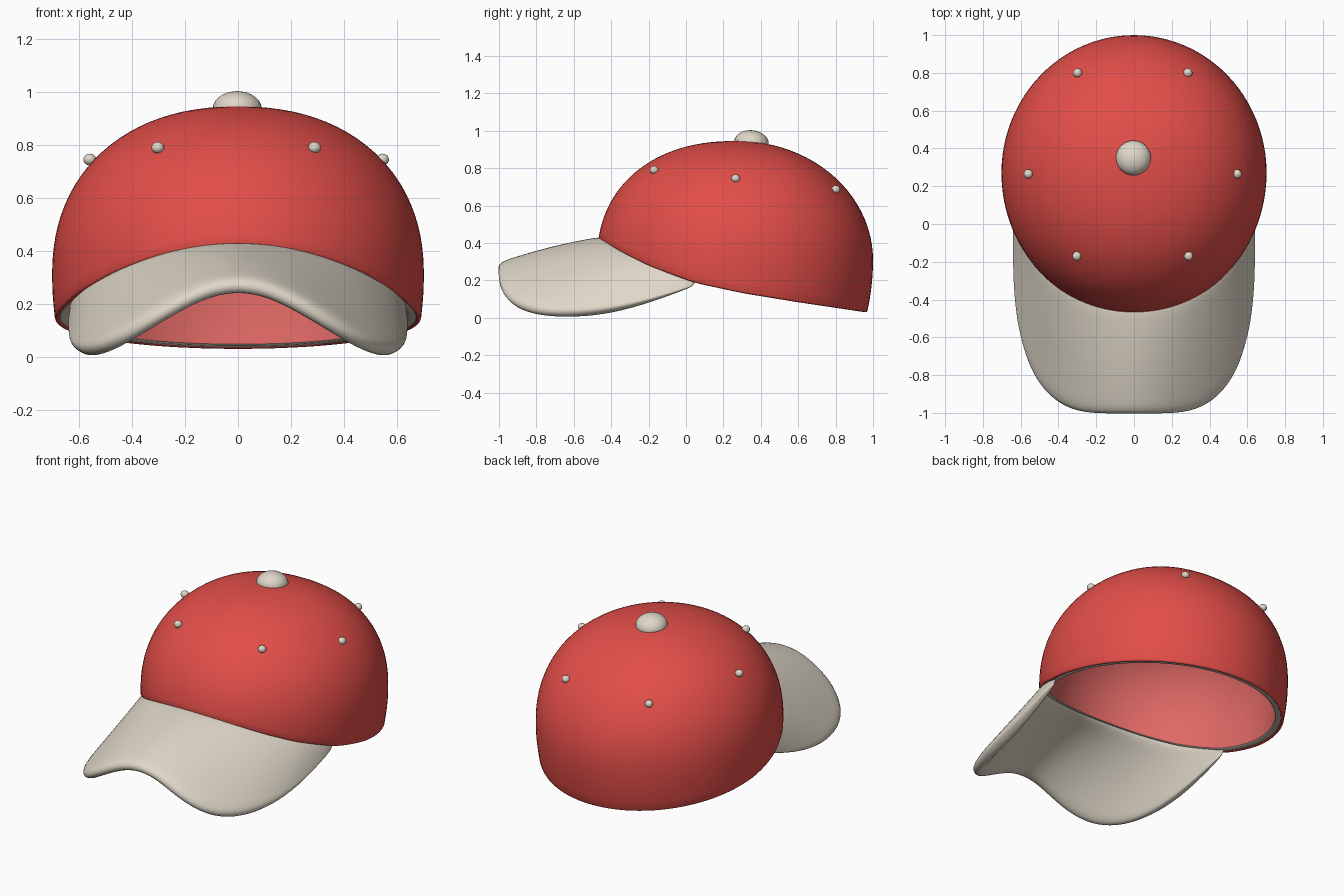
import bpy, bmesh
from math import sin, cos, pi, radians
from mathutils import Vector

cube = bpy.data.objects.get("Cube")
if cube:
    bpy.data.objects.remove(cube)


def material(name, rgb):
    m = bpy.data.materials.new(name)
    m.use_nodes = True
    m.diffuse_color = (*rgb, 1)
    m.node_tree.nodes["Principled BSDF"].inputs["Base Color"].default_value = (*rgb, 1)
    return m


RED = material("red cloth", (0.76, 0.075, 0.065))
PINK = material("light red lining", (0.74, 0.14, 0.13))
BEIGE = material("beige trim", (0.74, 0.68, 0.58))

CENTRE_Y, WAIST, TOP = 0.27, 0.30, 0.945
RIM = [(-0.5, 0.435), (-0.47, 0.42), (-0.33, 0.342), (-0.2, 0.278), (-0.1, 0.24),
       (0.05, 0.186), (0.3, 0.132), (0.6, 0.083), (0.97, 0.028), (1.1, 0.01)]


def rim_height(y):
    for (y0, z0), (y1, z1) in zip(RIM, RIM[1:]):
        if y <= y1:
            return z0 + (z1 - z0) * (y - y0) / (y1 - y0)
    return RIM[-1][1]


def crown_point(a, s, inset=0.0, lift=0.0):
    """Point on the crown: a = angle from the front, s = 0 at the rim, 1 at the top."""
    front = cos(a)
    power = 2.2 if front > 0 else 2.2 - 0.2 * front ** 4
    depth = 0.745 if front > 0 else 0.73

    def at(z):
        if z > WAIST:
            r = max(0, 1 - ((z - WAIST) / (TOP - WAIST)) ** power) ** (1 / power)
        else:
            r = 1 - 0.55 * (WAIST - z) ** 2
        k = r * (1 - inset / 0.72)
        return Vector((0.702 * k * sin(a), CENTRE_Y - depth * k * front, z))

    z = WAIST
    for _ in range(12):
        z = rim_height(at(z).y)
    p = at(z + (TOP - z) * sin(s * pi / 2))
    p.z += lift - inset * s
    return p


def finish(name, bm, mat, angle=60):
    mesh = bpy.data.meshes.new(name)
    bm.to_mesh(mesh)
    bm.free()
    mesh.materials.append(mat)
    ob = bpy.data.objects.new(name, mesh)
    bpy.context.collection.objects.link(ob)
    bpy.ops.object.select_all(action='DESELECT')
    ob.select_set(True)
    bpy.context.view_layer.objects.active = ob
    bpy.ops.object.shade_smooth_by_angle(angle=radians(angle))
    return ob


def sweep(name, profile, mat, n=96):
    """Run a profile of (s, inset, lift) around the crown."""
    bm = bmesh.new()
    rows = [[bm.verts.new(crown_point(2 * pi * i / n, *p)) for i in range(n)] for p in profile]
    for lo, hi in zip(rows, rows[1:]):
        for i in range(n):
            j = (i + 1) % n
            bm.faces.new((lo[i], lo[j], hi[j], hi[i]))
    bmesh.ops.remove_doubles(bm, verts=bm.verts, dist=0.0001)
    return finish(name, bm, mat)


# Crown: outer cloth with a turned-under lip, lining and flat sweatband
STEPS = 28
heights = [i / STEPS for i in range(STEPS + 1)]
sweep("crown", [(0, 0.02, 0.006), (0, 0.014, 0), (0, 0.004, 0.002)]
      + [(s, 0, 0.01 * (1 - s)) for s in heights], RED)
sweep("lining", [(s, 0.055, 0.012 * (1 - s)) for s in reversed(heights)], PINK)
sweep("sweatband", [(0, 0.055, 0.012), (0, 0.048, 0.006), (0, 0.02, 0.006)], BEIGE)

# Brim: lofted from inside the crown rim to a curved outer edge
EDGE = [(0, -1.005, 0.262), (0.1, -1.005, 0.247), (0.2, -1.005, 0.203), (0.32, -0.99, 0.132),
        (0.44, -0.92, 0.055), (0.53, -0.79, 0.014), (0.585, -0.61, 0.006),
        (0.61, -0.41, 0.025), (0.623, -0.2, 0.08), (0.632, 0.04, 0.168)]
ROWS = 6
last = len(EDGE) - 1
bm = bmesh.new()
grid, weights = [], []
for k in range(-last, last + 1):
    side = 1 if k >= 0 else -1
    x, y, z = EDGE[abs(k)]
    inner = crown_point(radians(73) * k / last, 0, 0.035, 0.022)
    outer = Vector((side * x, y, z))
    column = []
    for r in range(ROWS + 1):
        w = r / ROWS
        p = inner.lerp(outer, w)
        p.z += 0.06 * w * (1 - w) * (1 - abs(k) / last)
        column.append(bm.verts.new(p))
        # thinner towards the crown and at the two tails
        weights.append((0.45 + 0.55 * w) * min(1, 0.25 + 0.4 * (last - abs(k))))
    grid.append(column)
for c0, c1 in zip(grid, grid[1:]):
    for r in range(ROWS):
        bm.faces.new((c0[r], c0[r + 1], c1[r + 1], c1[r]))
brim = finish("brim", bm, BEIGE, 80)
group = brim.vertex_groups.new(name="thickness")
for i, weight in enumerate(weights):
    group.add([i], weight, 'REPLACE')
solid = brim.modifiers.new("thickness", 'SOLIDIFY')
solid.thickness, solid.offset = 0.072, 0
solid.vertex_group = group.name
smooth = brim.modifiers.new("rounding", 'SUBSURF')
smooth.levels = smooth.render_levels = 2


def ball(name, place, size, tilt=0.0):
    bm = bmesh.new()
    bmesh.ops.create_uvsphere(bm, u_segments=24, v_segments=14, radius=1)
    ob = finish(name, bm, BEIGE)
    ob.location, ob.scale, ob.rotation_euler = place, size, (tilt, 0, 0)


# Top button and the six eyelets
ball("top_button", (-0.003, 0.35, 0.936), (0.093, 0.093, 0.067), radians(-6))
for label, x, y, z in [("front", 0.296, -0.17, 0.79), ("middle", 0.553, 0.265, 0.745),
                       ("back", 0.292, 0.8, 0.686)]:
    for name, side in (("left", 1), ("right", -1)):
        ball(f"{label}_{name}_eyelet", (side * x - 0.007, y, z), (0.024, 0.024, 0.022))
